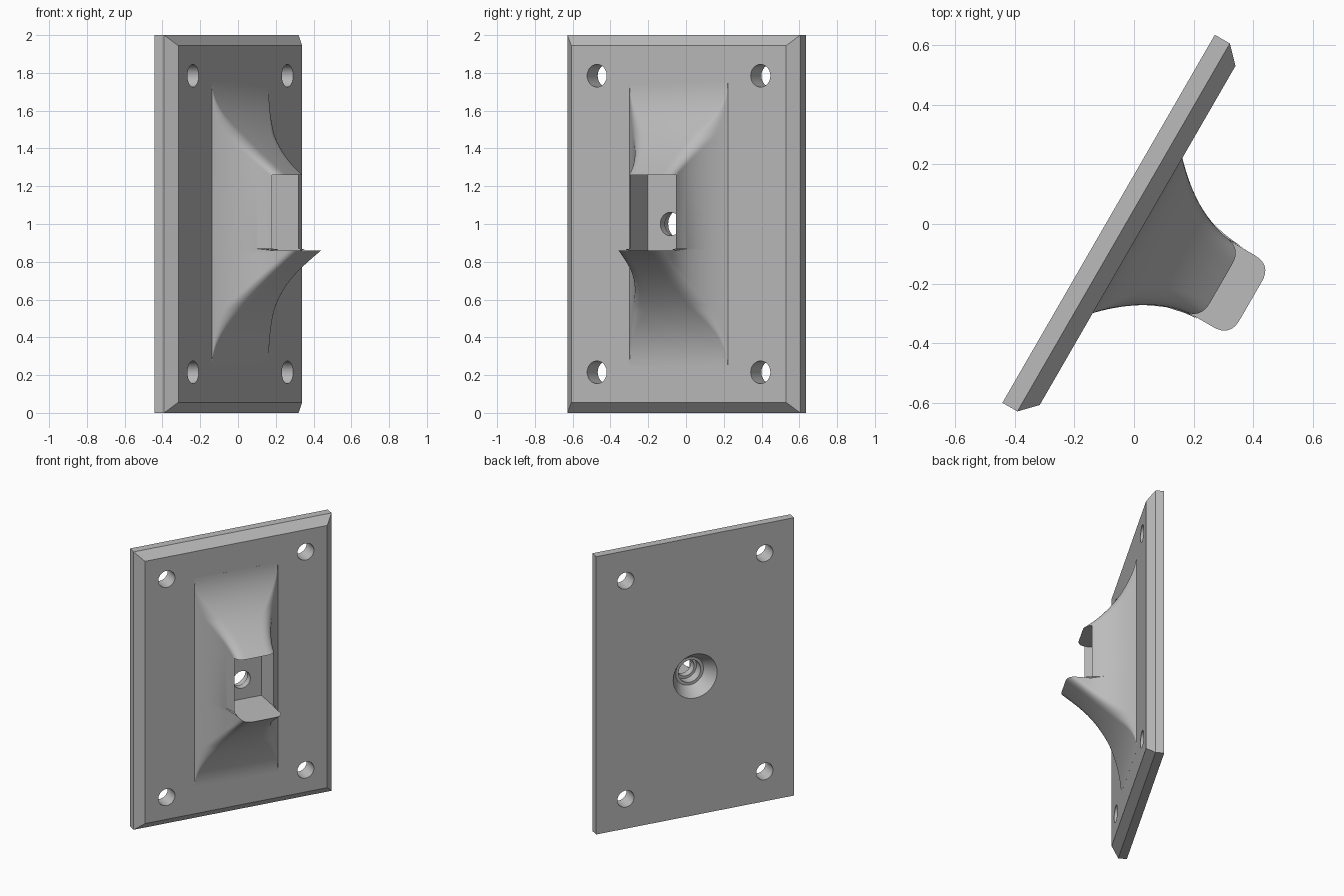
import bpy, bmesh, math

if "Cube" in bpy.data.objects:
    bpy.data.objects.remove(bpy.data.objects["Cube"])

# Working frame: x along the plate, y = minus the height above its back, z up
ANGLE = math.radians(60)
ORIGIN = (-0.085, 0.0175, 0)
HALF, EDGE, FACE, BEVEL = 0.712, 0.058, 0.112, 0.056

grey = bpy.data.materials.new("plain grey")
grey.use_nodes = True
grey.diffuse_color = (0.5, 0.5, 0.5, 1)
grey.node_tree.nodes["Principled BSDF"].inputs["Base Color"].default_value = (0.5, 0.5, 0.5, 1)


def loft(name, rings):
    """Closed solid through rings with equal point counts."""
    bm = bmesh.new()
    loops = [[bm.verts.new(p) for p in ring] for ring in rings]
    for a, b in zip(loops, loops[1:]):
        for i in range(len(a)):
            j = (i + 1) % len(a)
            bm.faces.new((a[i], a[j], b[j], b[i]))
    bm.faces.new(loops[0])
    bm.faces.new(loops[-1])
    bmesh.ops.recalc_face_normals(bm, faces=bm.faces)
    mesh = bpy.data.meshes.new(name)
    bm.to_mesh(mesh)
    bm.free()
    obj = bpy.data.objects.new(name, mesh)
    bpy.context.collection.objects.link(obj)
    obj.location = ORIGIN
    obj.rotation_euler.z = ANGLE
    return obj


def rect(hx, z0, z1, v):
    return [(-hx, -v, z0), (hx, -v, z0), (hx, -v, z1), (-hx, -v, z1)]


def bore(name, u, z, profile, sides=40):
    """Round cutter from (radius, height) pairs."""
    steps = [2 * math.pi * i / sides for i in range(sides)]
    return loft(name, [[(u + r * math.cos(a), -v, z + r * math.sin(a)) for a in steps]
                       for r, v in profile])


def bezier(a, b, c, t):
    return tuple((1 - t) ** 2 * p + 2 * t * (1 - t) * q + t * t * r for p, q, r in zip(a, b, c))


def flank(v):
    """Half width of the boss at height v: flared foot, straight top."""
    t = min(1, (v - FACE) / 0.308)
    return 0.139 + 0.161 * (1 - t) ** 2


def section(z, top):
    """Boss cross-section with rounded shoulders."""
    r = min(0.065, 0.6 * (top - FACE))
    half = [(flank(FACE), 0.07)]
    for i in range(16):
        v = FACE + (top - r - FACE) * i / 15
        half.append((flank(v), v))
    w = flank(top)
    half += [bezier((flank(top - r), top - r), (w, top), (w - r, top), i / 8) for i in range(1, 9)]
    return [(u, -v, z) for u, v in half] + [(-u, -v, z) for u, v in reversed(half)]


def finish(obj, cutters):
    """Cut the holes, then colour and shade."""
    bpy.ops.object.select_all(action='DESELECT')
    obj.select_set(True)
    bpy.context.view_layer.objects.active = obj
    for cutter in cutters:
        mod = obj.modifiers.new("cut", 'BOOLEAN')
        mod.operation, mod.solver, mod.object = 'DIFFERENCE', 'EXACT', cutter
        bpy.ops.object.modifier_apply(modifier=mod.name)
    obj.data.materials.clear()
    obj.data.materials.append(grey)
    bpy.ops.object.shade_smooth_by_angle(angle=math.radians(28))


# Bevelled wall plate
plate = loft("wall_plate", [rect(HALF, 0, 2, 0), rect(HALF, 0, 2, EDGE),
                            rect(HALF - BEVEL, BEVEL, 2 - BEVEL, FACE)])

# Flared boss: long lower lip, shorter upper lip
STEPS = 28
rings = []
for i in range(STEPS + 1):
    rings.append(section(*bezier((0.25, FACE + 0.0002), (0.55, FACE), (0.86, 0.55), i / STEPS)))
rings.append(section(0.87, 0.435))
for i in range(STEPS + 1):
    rings.append(section(*bezier((1.26, 0.435), (1.51, FACE), (1.75, FACE + 0.0002), i / STEPS)))
boss = loft("flared_boss", rings)

# Cutters: pocket between the lips, stepped centre bore, corner screw holes
pocket = loft("pocket_cutter", [rect(0.141, 0.86, 1.26, 0.2), rect(0.141, 0.86, 1.26, 0.8)])
centre = bore("centre_cutter", 0, 1, [(0.165, -0.01), (0.1, 0.085), (0.08, 0.085),
                                      (0.08, 0.15), (0.062, 0.15), (0.062, 0.3)])
corners = [bore("corner_cutter", su * 0.5, 1 + sz * 0.785, [(0.06, -0.1), (0.06, 0.3)])
           for su in (-1, 1) for sz in (-1, 1)]

finish(plate, [centre] + corners)
finish(boss, [pocket, centre])
for cutter in [pocket, centre] + corners:
    bpy.data.objects.remove(cutter)
